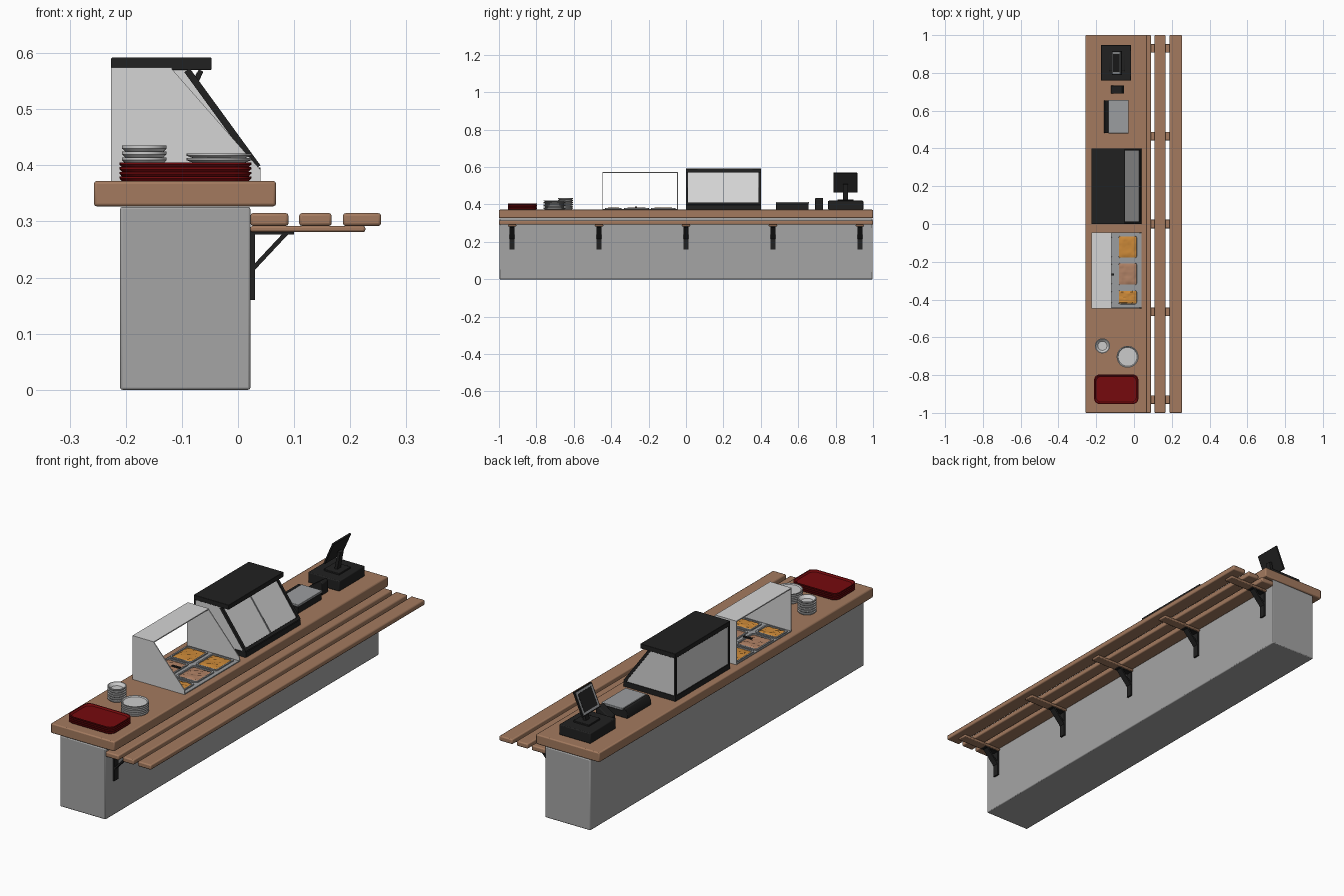
import bpy, bmesh, random
from math import sin, cos, pi
from mathutils import Vector

random.seed(4)
cube = bpy.data.objects.get("Cube")
if cube:
    bpy.data.objects.remove(cube, do_unlink=True)


def material(name, r, g, b):
    m = bpy.data.materials.new(name)
    m.use_nodes = True
    m.diffuse_color = (r, g, b, 1)
    m.node_tree.nodes["Principled BSDF"].inputs["Base Color"].default_value = (r, g, b, 1)
    return m


WOOD = material("warm wood", 0.367, 0.195, 0.114)
GREY = material("painted grey", 0.376, 0.376, 0.376)
BLACK = material("black", 0.015, 0.015, 0.015)
GLASS = material("pale glass", 0.66, 0.66, 0.66)
STEEL = material("steel", 0.33, 0.34, 0.35)
RED = material("dark red", 0.18, 0.003, 0.004)
CHINA = material("white china", 0.6, 0.6, 0.6)
ORANGE = material("orange food", 0.6, 0.25, 0.04)
TAN = material("tan food", 0.43, 0.22, 0.13)


def finish(name, bm, mat, bevel=0, smooth=True):
    bmesh.ops.remove_doubles(bm, verts=bm.verts, dist=1e-5)
    bmesh.ops.recalc_face_normals(bm, faces=bm.faces)
    me = bpy.data.meshes.new(name)
    bm.to_mesh(me)
    bm.free()
    me.materials.append(mat)
    ob = bpy.data.objects.new(name, me)
    bpy.context.collection.objects.link(ob)
    if bevel:
        mod = ob.modifiers.new("Rounded edges", 'BEVEL')
        mod.width = bevel
        mod.segments = 2
    if smooth:
        bpy.context.view_layer.objects.active = ob
        ob.select_set(True)
        bpy.ops.object.shade_smooth_by_angle(angle=0.6)
        ob.select_set(False)
    return ob


def prism(name, outline, y0, y1, mat, bevel=0):
    """Extrude an x-z outline along y."""
    bm = bmesh.new()
    face = bm.faces.new([bm.verts.new((x, y0, z)) for x, z in outline])
    out = bmesh.ops.extrude_face_region(bm, geom=[face])
    verts = [v for v in out["geom"] if isinstance(v, bmesh.types.BMVert)]
    bmesh.ops.translate(bm, verts=verts, vec=(0, y1 - y0, 0))
    return finish(name, bm, mat, bevel)


def box(name, x, y, z, mat, bevel=0):
    outline = [(x[0], z[0]), (x[1], z[0]), (x[1], z[1]), (x[0], z[1])]
    return prism(name, outline, y[0], y[1], mat, bevel)


def bar(name, a, b, width, y0, y1, mat, bevel=0):
    """Straight bar between two x-z points; its thickness lies below the line."""
    a, b = Vector(a), Vector(b)
    d = (b - a).normalized()
    n = Vector((d.y, -d.x)) * width
    return prism(name, [a, b, b + n, a + n], y0, y1, mat, bevel)


def loft(name, cx, cy, rings, radius, mat):
    """Stack rounded rectangles given as (half x, half y, z); a radius of None makes circles."""
    bm = bmesh.new()
    loops = []
    for hx, hy, z in rings:
        r = min(hx, hy) if radius is None else radius
        loop = []
        for corner, (sx, sy) in enumerate(((1, 1), (-1, 1), (-1, -1), (1, -1))):
            for k in range(8):
                t = (corner + k / 7) * pi / 2
                loop.append(bm.verts.new((cx + sx * (hx - r) + r * cos(t),
                                          cy + sy * (hy - r) + r * sin(t), z)))
        loops.append(loop)
    for low, high in zip(loops, loops[1:]):
        for i in range(len(low)):
            j = (i + 1) % len(low)
            bm.faces.new((low[i], low[j], high[j], high[i]))
    bm.faces.new(loops[0])
    bm.faces.new(loops[-1])
    return finish(name, bm, mat)


def stack(name, cx, cy, hx, hy, z0, z1, count, flare, dish, radius, mat):
    """Nested dishes: flared walls with lips, and a hollow on top."""
    rings, step = [], (z1 - z0) / count
    for i in range(count):
        z = z0 + i * step
        rings += [(hx - flare, hy - flare, z), (hx, hy, z + step * 0.55), (hx, hy, z + step)]
    rings += [(hx - 0.004, hy - 0.004, z1), (hx - 0.004 - dish, hy - 0.004 - dish, z1 - dish)]
    return loft(name, cx, cy, rings, radius, mat)


# Counter and top
TOP = 0.372
box("counter_base", (-0.21, 0.022), (-0.998, 0.998), (0, 0.326), GREY, 0.004)
box("countertop", (-0.257, 0.068), (-1, 1), (0.327, TOP), WOOD, 0.005)

# Slatted tray rail with brackets
for i, x in enumerate((0.022, 0.109, 0.187)):
    box(f"rail_slat_{i}", (x, x + (0.058 if i == 1 else 0.068)), (-1, 1), (0.292, 0.315), WOOD, 0.005)
for i in range(5):
    y = (i - 2) * 0.465
    box(f"rail_support_{i}", (0.022, 0.227), (y - 0.023, y + 0.023), (0.281, 0.292), WOOD, 0.004)
    box(f"bracket_plate_{i}", (0.02, 0.03), (y - 0.014, y + 0.014), (0.16, 0.281), BLACK)
    box(f"bracket_arm_{i}", (0.022, 0.1), (y - 0.014, y + 0.014), (0.277, 0.283), BLACK)
    bar(f"bracket_brace_{i}", (0.025, 0.22), (0.084, 0.283), 0.008, y - 0.014, y + 0.014, BLACK)

# Trays, plates and bowls
stack("serving_trays", -0.094, -0.875, 0.117, 0.078, TOP, 0.405, 4, 0.004, 0.006, 0.028, RED)
stack("plates", -0.034, -0.703, 0.058, 0.058, TOP, 0.421, 6, 0.012, 0.004, None, CHINA)
stack("bowls", -0.167, -0.645, 0.04, 0.04, TOP, 0.435, 6, 0.006, 0.012, None, CHINA)

# Food well with six pans
BACK, FRONT = -0.226, 0.04
box("food_well", (BACK, FRONT), (-0.445, -0.045), (TOP, 0.376), STEEL)


def food(name, cx, cy, hx, hy, mat):
    bm = bmesh.new()
    bmesh.ops.create_grid(bm, x_segments=9, y_segments=11, size=1)
    for v in bm.verts:
        edge = max(abs(v.co.x), abs(v.co.y)) > 0.99
        lump = 0 if edge else random.uniform(0.001, 0.006)
        v.co = (cx + v.co.x * hx, cy + v.co.y * hy, 0.3775 + lump)
    finish(name, bm, mat)


for col, cx in enumerate((-0.165, -0.034)):
    for row, (cy, hy) in enumerate(((-0.122, 0.062), (-0.265, 0.062), (-0.388, 0.04))):
        hx = 0.052
        rim = [(hx + 0.004, hy + 0.004, 0.375), (hx + 0.004, hy + 0.004, 0.381),
               (hx - 0.003, hy - 0.003, 0.381), (hx - 0.004, hy - 0.004, 0.3765)]
        loft(f"pan_{col}_{row}", cx, cy, rim, 0.012, STEEL)
        food(f"food_{col}_{row}", cx, cy, hx - 0.006, hy - 0.006, TAN if row == 1 else ORANGE)
box("serving_spoon", (-0.15, -0.107), (-0.272, -0.262), (0.385, 0.39), BLACK)

# Sneeze guard over the food well
guard = [(BACK, TOP), (FRONT, TOP), (FRONT, 0.392), (-0.118, 0.572), (BACK, 0.572)]
for side, y in (("front", -0.447), ("rear", -0.048)):
    prism(f"guard_{side}_side", guard, y, y + 0.004, GLASS)
box("guard_shelf", (BACK, -0.118), (-0.447, -0.044), (0.569, 0.574), GLASS)

# Display case
box("case_base", (BACK, FRONT), (0, 0.4), (TOP, 0.396), BLACK)
prism("case_glass", [(BACK + 0.004, 0.39), (FRONT - 0.008, 0.39), (FRONT - 0.008, 0.398),
                     (-0.092, 0.572), (BACK + 0.004, 0.572)], 0.003, 0.397, GLASS)
box("case_roof", (BACK, -0.047), (-0.001, 0.401), (0.57, 0.592), BLACK, 0.002)
for i, y in enumerate((0, 0.388)):
    bar(f"case_front_post_{i}", (-0.086, 0.573), (FRONT, 0.4), 0.012, y, y + 0.012, BLACK)
    box(f"case_back_post_{i}", (BACK, BACK + 0.006), (y, y + 0.012), (0.39, 0.575), BLACK)
bar("case_sill", (0.032, 0.411), (FRONT, 0.4), 0.014, 0, 0.4, BLACK)
bar("case_divider", (-0.088, 0.573), (FRONT - 0.004, 0.4), 0.004, 0.197, 0.202, STEEL)

# Weighing scale
prism("scale_body", [(-0.16, TOP), (-0.03, TOP), (-0.03, 0.403), (-0.135, 0.403),
                     (-0.138, 0.414), (-0.148, 0.414), (-0.16, 0.392)], 0.482, 0.655, BLACK, 0.002)
box("scale_plate", (-0.135, -0.028), (0.48, 0.657), (0.404, 0.414), STEEL, 0.002)

# Card reader
prism("card_reader", [(-0.122, TOP), (-0.052, TOP), (-0.052, 0.425), (-0.062, 0.435),
                      (-0.122, 0.395)], 0.69, 0.733, BLACK, 0.003)

# Cash register with tilted screen
box("register_drawer", (-0.175, -0.015), (0.76, 0.948), (TOP, 0.42), BLACK, 0.004)
box("register_foot", (-0.13, -0.05), (0.81, 0.895), (0.418, 0.427), BLACK, 0.002)
bar("register_neck", (-0.096, 0.422), (-0.08, 0.51), 0.014, 0.84, 0.866, BLACK)
low, high = Vector((-0.116, 0.467)), Vector((-0.07, 0.571))
bar("screen_body", low, high, 0.009, 0.788, 0.916, BLACK, 0.002)


def on_screen(t, lift):
    normal = Vector((low.y - high.y, high.x - low.x)).normalized()
    return low.lerp(high, t) + normal * lift


bar("screen_border", on_screen(0.05, 0.001), on_screen(0.95, 0.001), 0.002, 0.794, 0.91, STEEL)
bar("screen_display", on_screen(0.13, 0.002), on_screen(0.87, 0.002), 0.002, 0.804, 0.9, BLACK)
